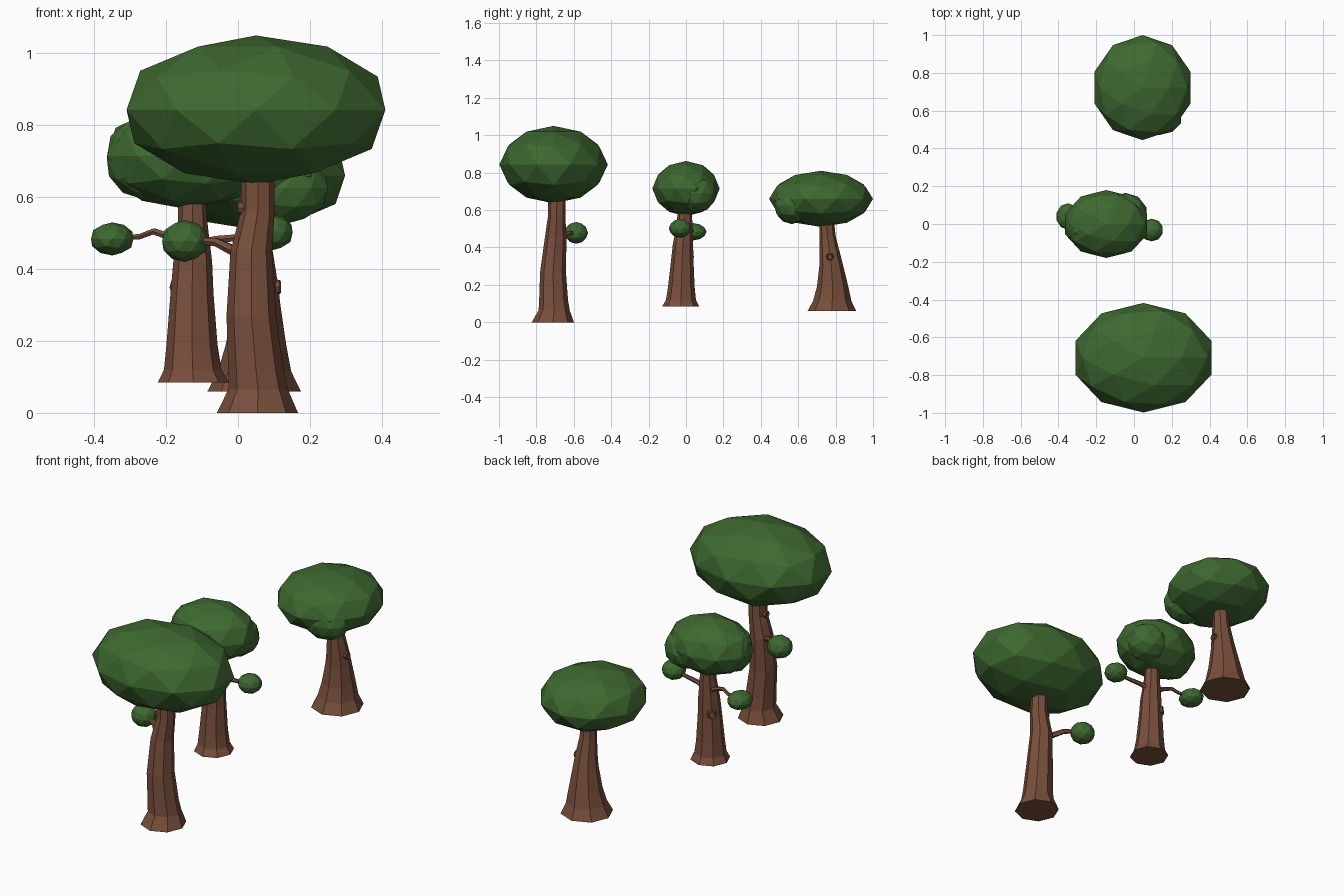
import bpy, bmesh, math
from mathutils import Vector

if "Cube" in bpy.data.objects:
    bpy.data.objects.remove(bpy.data.objects["Cube"])


def material(name, col):
    m = bpy.data.materials.new(name)
    m.diffuse_color = (*col, 1)
    m.use_nodes = True
    m.node_tree.nodes["Principled BSDF"].inputs["Base Color"].default_value = m.diffuse_color
    return m


BARK = material("bark", (0.19, 0.078, 0.045))
LEAF = material("leaves", (0.048, 0.14, 0.03))


def finish(name, bm, mat):
    bmesh.ops.recalc_face_normals(bm, faces=bm.faces)
    me = bpy.data.meshes.new(name)
    bm.to_mesh(me)
    bm.free()
    me.materials.append(mat)
    ob = bpy.data.objects.new(name, me)
    bpy.context.collection.objects.link(ob)
    return ob


def tube(name, rings, sides, axis=None):
    """Capped tube through rings of (x, y, z, radius)."""
    bm = bmesh.new()
    d = axis or Vector(rings[-1][:3]) - Vector(rings[0][:3])
    q = d.to_track_quat('Z', 'Y') if axis is None else None
    loops = []
    for x, y, z, r in rings:
        loop = []
        for i in range(sides):
            a = 2 * math.pi * i / sides
            p = Vector((r * math.cos(a), r * math.sin(a), 0))
            if q:
                p = q @ p
            loop.append(bm.verts.new(p + Vector((x, y, z))))
        loops.append(loop)
    for a, b in zip(loops, loops[1:]):
        for i in range(sides):
            j = (i + 1) % sides
            bm.faces.new((a[i], a[j], b[j], b[i]))
    bm.faces.new(loops[0])
    bm.faces.new(loops[-1])
    return finish(name, bm, BARK)


def trunk(name, rings):
    return tube(name, rings, 8, Vector((0, 0, 1)))


def foliage(name, centre, half, turn=(0, 0, 0)):
    """Faceted leaf clump with half extents in x, y, z."""
    bm = bmesh.new()
    bmesh.ops.create_icosphere(bm, subdivisions=2, radius=1)
    bmesh.ops.scale(bm, vec=(half[0] / 0.951, half[1], half[2]), verts=bm.verts)
    ob = finish(name, bm, LEAF)
    ob.location = centre
    ob.rotation_euler = turn
    return ob


def knot(name, centre, facing, r):
    """Short cut branch stub on the bark."""
    c, f = Vector(centre), Vector(facing).normalized()
    rings = [(*(c + f * t), r * k) for t, k in
             ((-0.02, 1.1), (0.004, 1), (0.007, 0.8), (0.001, 0.6))]
    return tube(name, rings, 8)


# Front tree
trunk("front_trunk", [(.054, -.712, 0, .113), (.056, -.705, .065, .083),
                      (.05, -.708, .12, .077), (.037, -.711, .27, .069),
                      (.037, -.697, .45, .058), (.055, -.692, .56, .047),
                      (.055, -.69, .70, .045)])
foliage("front_canopy", (.05, -.708, .843), (.36, .29, .207))
tube("front_branch", [(.02, -.69, .44, .022), (-.02, -.665, .455, .015),
                      (-.06, -.63, .475, .013), (-.13, -.59, .48, .009)], 6)
foliage("front_branch_leaves", (-.148, -.587, .478), (.063, .063, .058))
knot("front_knot", (.004, -.692, .57), (-1, 0, 0), .018)

# Middle tree
trunk("middle_trunk", [(-.124, -.028, .085, .099), (-.126, -.027, .12, .08),
                       (-.128, -.025, .19, .071), (-.128, -.02, .33, .06),
                       (-.126, -.016, .42, .054), (-.126, -.008, .52, .042),
                       (-.128, -.005, .64, .036)])
foliage("middle_canopy", (-.147, 0, .715), (.217, .18, .147))
foliage("middle_canopy_right_lobe", (-.045, .055, .69), (.11, .11, .105))
foliage("middle_canopy_left_lobe", (-.265, -.015, .71), (.1, .1, .115))
tube("middle_left_branch", [(-.13, 0, .46, .018), (-.19, .01, .49, .011),
                            (-.235, .02, .505, .010), (-.275, .03, .49, .009),
                            (-.34, .04, .487, .007)], 6)
foliage("middle_left_leaves", (-.35, .04, .484), (.059, .07, .046))
tube("middle_right_branch", [(-.12, -.01, .465, .018), (-.06, -.015, .482, .012),
                             (.02, -.025, .49, .010), (.08, -.03, .50, .008)], 6)
foliage("middle_right_leaves", (.094, -.032, .502), (.058, .06, .05))
knot("middle_knot", (-.17, .022, .35), (-1, 1, 0), .025)

# Back tree
trunk("back_trunk", [(.045, .78, .06, .13), (.046, .782, .115, .102),
                     (.05, .784, .19, .084), (.054, .777, .30, .064),
                     (.055, .77, .36, .056), (.052, .757, .46, .043),
                     (.05, .75, .58, .038)])
foliage("back_canopy", (.045, .722, .66), (.253, .278, .15))
foliage("back_canopy_lobe", (.13, .565, .625), (.12, .095, .1))
knot("back_knot", (.112, .77, .35), (1, 0, 0), .02)
